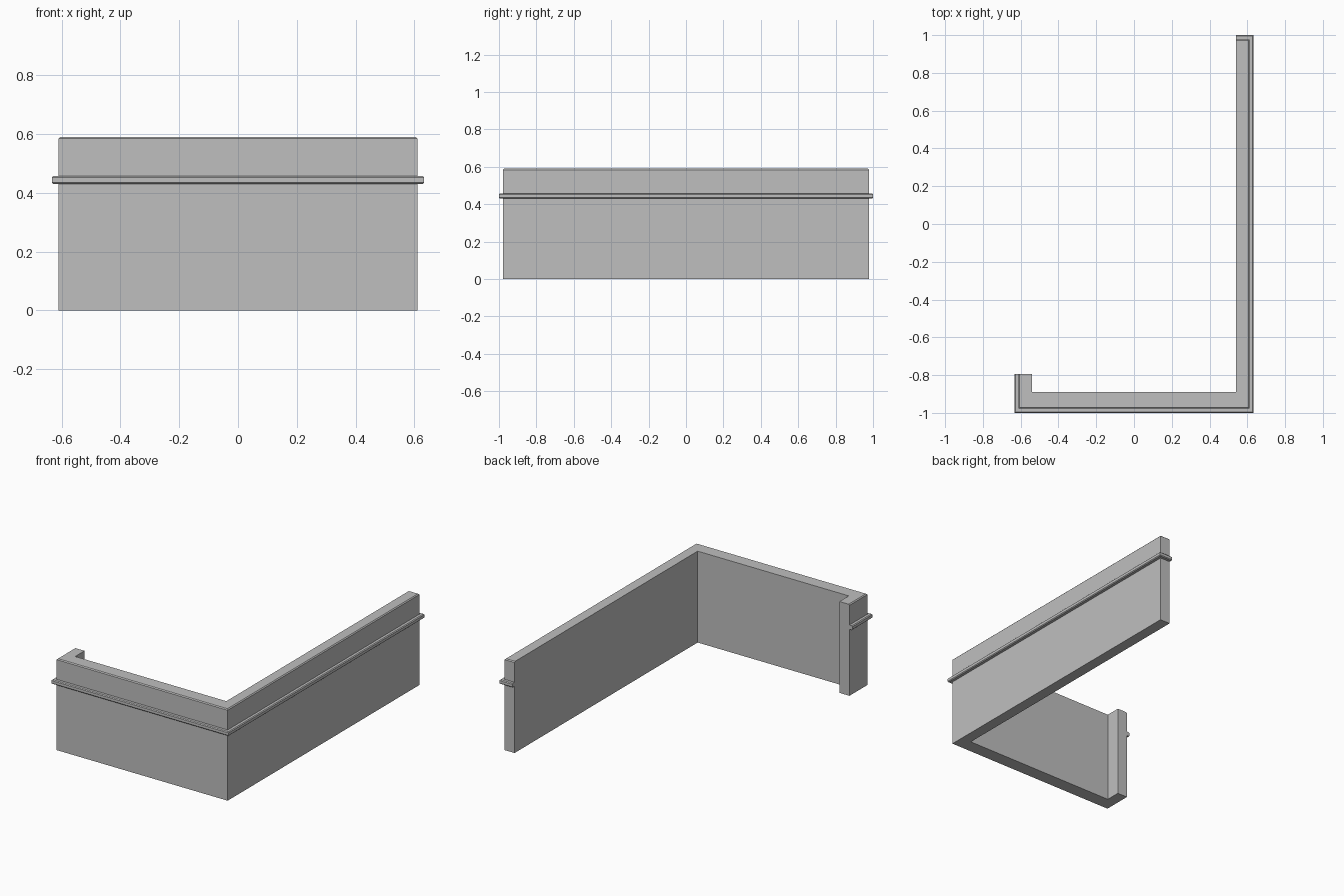
import bpy, bmesh

cube = bpy.data.objects.get("Cube")
if cube:
    bpy.data.objects.remove(cube, do_unlink=True)

# Single plain grey
GREY = (0.52, 0.52, 0.52, 1)
grey = bpy.data.materials.new("plain grey")
grey.use_nodes = True
grey.diffuse_color = GREY
grey.node_tree.nodes["Principled BSDF"].inputs["Base Color"].default_value = GREY

X, Y = 0.611, 0.978          # outer faces of the walls
IN_X, IN_Y = 0.54, -0.89     # inner faces of the walls
STUB_Y = -0.795              # end of the short return
HEIGHT = 0.59

# Outer face path, with the mitred outward direction at each point
OUTER = [(-X, STUB_Y), (-X, -Y), (X, -Y), (X, Y), (IN_X, Y)]
OUTWARD = [(-1, 0), (-1, -1), (1, -1), (1, 1), (0, 1)]


def finish(name, bm):
    bmesh.ops.recalc_face_normals(bm, faces=bm.faces[:])
    mesh = bpy.data.meshes.new(name)
    bm.to_mesh(mesh)
    bm.free()
    mesh.materials.append(grey)
    bpy.context.collection.objects.link(bpy.data.objects.new(name, mesh))


# Wall: extruded plan, chamfered along the outer top edge
bm = bmesh.new()
inner = [(IN_X, IN_Y), (-IN_X, IN_Y), (-IN_X, STUB_Y)]
base = bm.faces.new([bm.verts.new((x, y, 0)) for x, y in OUTER + inner])
top = bmesh.ops.extrude_face_region(bm, geom=[base], use_keep_orig=True)["geom"]
top_verts = [v for v in top if isinstance(v, bmesh.types.BMVert)]
bmesh.ops.translate(bm, verts=top_verts, vec=(0, 0, HEIGHT))


def on_outside(v):
    return v.co.z > 0.1 and any(abs(v.co.x - x) + abs(v.co.y - y) < 1e-4 for x, y in OUTER)


rim = [e for e in bm.edges if all(on_outside(v) for v in e.verts)]
bmesh.ops.bevel(bm, geom=rim, offset=0.006, segments=1, affect='EDGES')
finish("corner_wall", bm)

# Trim rail: chamfered profile (offset, height) swept round the outer faces
PROFILE = [(-0.01, 0.43), (0.017, 0.43), (0.022, 0.435),
           (0.022, 0.452), (0.017, 0.457), (-0.01, 0.457)]
bm = bmesh.new()
rings = [[bm.verts.new((x + dx * d, y + dy * d, z)) for d, z in PROFILE]
         for (x, y), (dx, dy) in zip(OUTER, OUTWARD)]
for a, b in zip(rings, rings[1:]):
    for i in range(len(PROFILE)):
        j = (i + 1) % len(PROFILE)
        bm.faces.new((a[i], a[j], b[j], b[i]))
bm.faces.new(rings[0])
bm.faces.new(rings[-1])
finish("trim_rail", bm)
